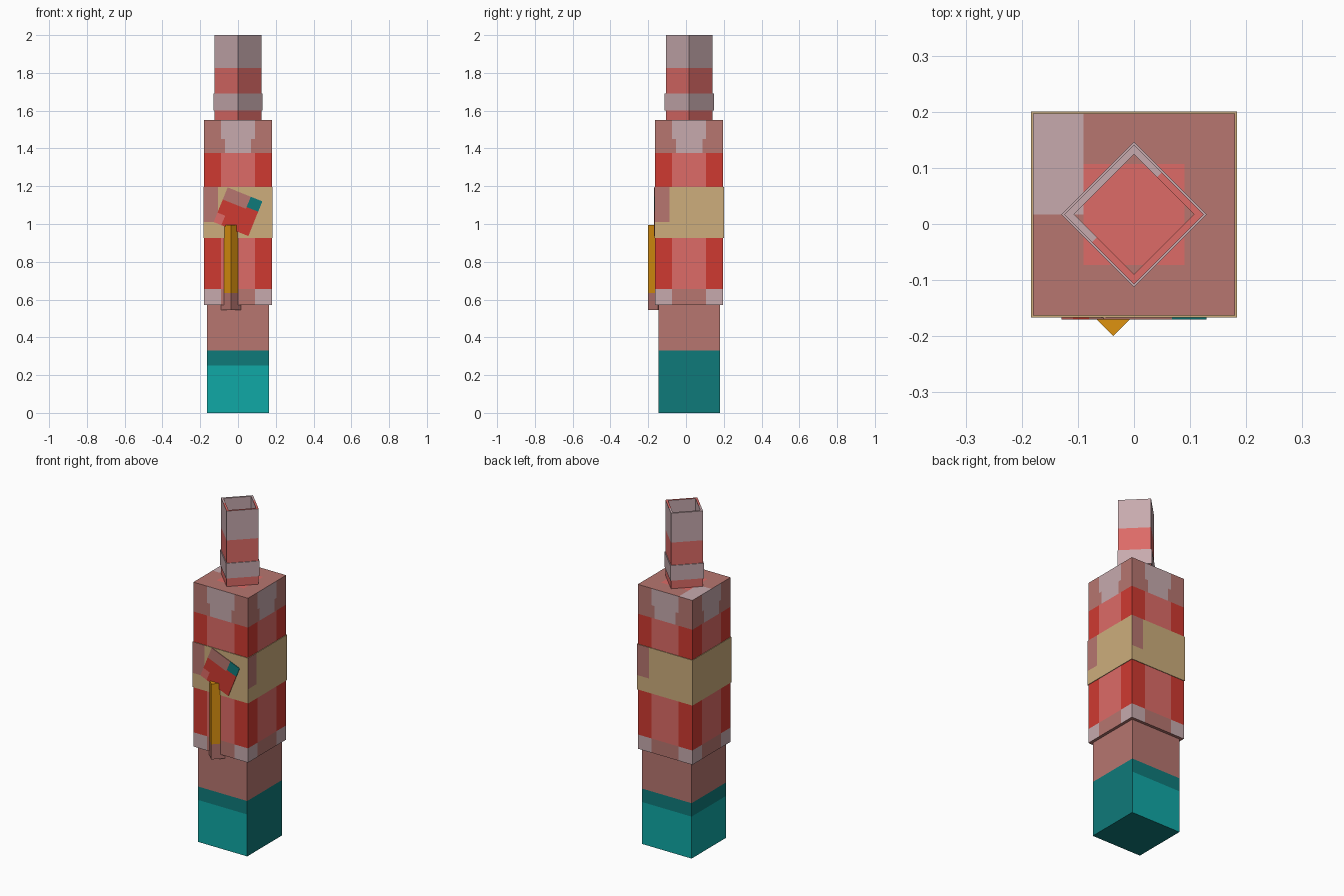
import bpy, bmesh, math
from mathutils import Matrix, Vector

if "Cube" in bpy.data.objects:
    bpy.data.objects.remove(bpy.data.objects["Cube"])

CY = 0.017  # tower axis offset in y


def lin(c):
    c /= 255
    return c / 12.92 if c <= 0.04045 else ((c + 0.055) / 1.055) ** 2.4


COLOURS = {
    "pale_pink": (199, 170, 174), "light_red": (221, 107, 103), "red": (207, 58, 49),
    "brown": (183, 118, 112), "tan": (205, 174, 124), "light_teal": (16, 168, 166),
    "dark_teal": (15, 122, 122), "orange": (221, 146, 16),
}
NAMES = list(COLOURS)
MATS = []
for n, rgb in COLOURS.items():
    m = bpy.data.materials.new(n)
    m.diffuse_color = (*[lin(c) for c in rgb], 1)
    m.use_nodes = True
    m.node_tree.nodes["Principled BSDF"].inputs["Base Color"].default_value = m.diffuse_color
    MATS.append(m)


def finish(name, bm, cuts, rule, matrix):
    """Cut the mesh along local planes, colour each face by rule, place it."""
    for axis, values in cuts:
        for v in values:
            n = Vector(axis).normalized()
            bmesh.ops.bisect_plane(bm, geom=bm.verts[:] + bm.edges[:] + bm.faces[:],
                                   plane_co=n * v, plane_no=n, dist=1e-5)
    bmesh.ops.recalc_face_normals(bm, faces=bm.faces[:])
    for f in bm.faces:
        f.material_index = NAMES.index(rule(f.calc_center_median(), f.normal))
    bm.transform(matrix)
    me = bpy.data.meshes.new(name)
    bm.to_mesh(me)
    bm.free()
    for m in MATS:
        me.materials.append(m)
    ob = bpy.data.objects.new(name, me)
    bpy.context.collection.objects.link(ob)


def box(name, size, z0, z1, rule, cuts=(), matrix=Matrix.Translation((0, CY, 0))):
    bm = bmesh.new()
    bmesh.ops.create_cube(bm, size=1)
    for v in bm.verts:
        v.co = (v.co.x * size[0], v.co.y * size[1], z0 + (v.co.z + 0.5) * (z1 - z0))
    finish(name, bm, cuts, rule, matrix)


def diamond_ring(name, r_in, r_out, z0, z1, rule, cuts=()):
    """Hollow four-sided tube with its corners on the axes."""
    bm = bmesh.new()
    profile = [(r_in, z0), (r_out, z0), (r_out, z1), (r_in, z1)]
    rings = [[bm.verts.new((r * math.cos(k * math.pi / 2), r * math.sin(k * math.pi / 2), z))
              for r, z in profile] for k in range(4)]
    for k in range(4):
        a, b = rings[k], rings[(k + 1) % 4]
        for i in range(4):
            j = (i + 1) % 4
            bm.faces.new((a[i], b[i], b[j], a[j]))
    finish(name, bm, cuts, rule, Matrix.Translation((0, CY, 0)))


X, Y, Z = (1, 0, 0), (0, 1, 0), (0, 0, 1)


# Base block: teal foot, brown upper part
def base_rule(c, n):
    if c.z > 0.33:
        return "brown"
    return "light_teal" if c.z < 0.25 and n.x < 0.5 and n.z > -0.5 else "dark_teal"


box("base", (0.326, 0.326), 0, 0.6, base_rule, [(Z, (0.25, 0.33))])


# Main body: red shaft with lighter centre panels, pink trim, patched top
def body_rule(c, n):
    if n.z > 0.5:
        if abs(c.x) < 0.09 and abs(c.y) < 0.09:
            return "light_red"
        return "pale_pink" if c.x < -0.09 and c.y > 0 else "brown"
    if n.z < -0.5:
        return "brown"
    side = abs(c.y) if abs(n.x) > 0.5 else abs(c.x)
    if c.z < 0.655:
        return "brown" if side < 0.09 else "pale_pink"
    if c.z < 1.375:
        return "light_red" if side < 0.09 else "red"
    return "pale_pink" if side < (0.09 if c.z > 1.45 else 0.07) else "brown"


edges = (-0.09, -0.07, 0, 0.07, 0.09)
box("body", (0.36, 0.36), 0.57, 1.55, body_rule,
    [(X, edges), (Y, edges), (Z, (0.655, 1.375, 1.45))])


# Tan belt with a brown patch at the left end of three sides
def belt_rule(c, n):
    along = c.x * -n.y + c.y * n.x
    if abs(n.z) < 0.5 and n.x > -0.5 and along < -0.105 and c.z > 1.01:
        return "brown"
    return "tan"


box("belt", (0.367, 0.367), 0.925, 1.195, belt_rule,
    [(X, (-0.105, 0.105)), (Y, (-0.105,)), (Z, (1.01,))])


# Hollow chimney, with a partly pale rim
def chimney_rule(c, n):
    if n.z > 0.5:
        return "pale_pink" if c.y - c.x > 0.025 else "light_red"
    if c.x * n.x + c.y * n.y < 0:
        return "pale_pink"
    return "pale_pink" if c.z > 1.825 else "light_red"


diamond_ring("chimney", 0.107, 0.124, 1.545, 2.0, chimney_rule,
             [(Z, (1.825,)), ((-1, 1, 0), (0.025 / math.sqrt(2),))])
diamond_ring("chimney_collar", 0.115, 0.130, 1.6, 1.69, lambda c, n: "pale_pink")

# Upright handle on the front, set cornerwise into the body
side = 0.053 * math.sqrt(2)
box("handle", (side, side), 0.545, 0.995,
    lambda c, n: "brown" if c.z < 0.635 else "orange", [(Z, (0.635,))],
    Matrix.Translation((-0.037, -0.147, 0)) @ Matrix.Rotation(math.pi / 4, 4, "Z"))


# Tilted square plate behind the handle's upper end
def plate_rule(c, n):
    if c.x > 0.033 and c.z > 0.04:
        return "dark_teal"
    if c.x < 0.033 and c.z > 0.03:
        return "brown"
    return "light_red" if c.x < -0.055 and c.z < -0.045 else "red"


box("tilted_plate", (0.198, 0.009), -0.099, 0.099, plate_rule,
    [(X, (-0.055, 0.033)), (Z, (-0.045, 0.03, 0.04))],
    Matrix.Translation((0, -0.1655, 1.065)) @ Matrix.Rotation(math.radians(22), 4, "Y"))
